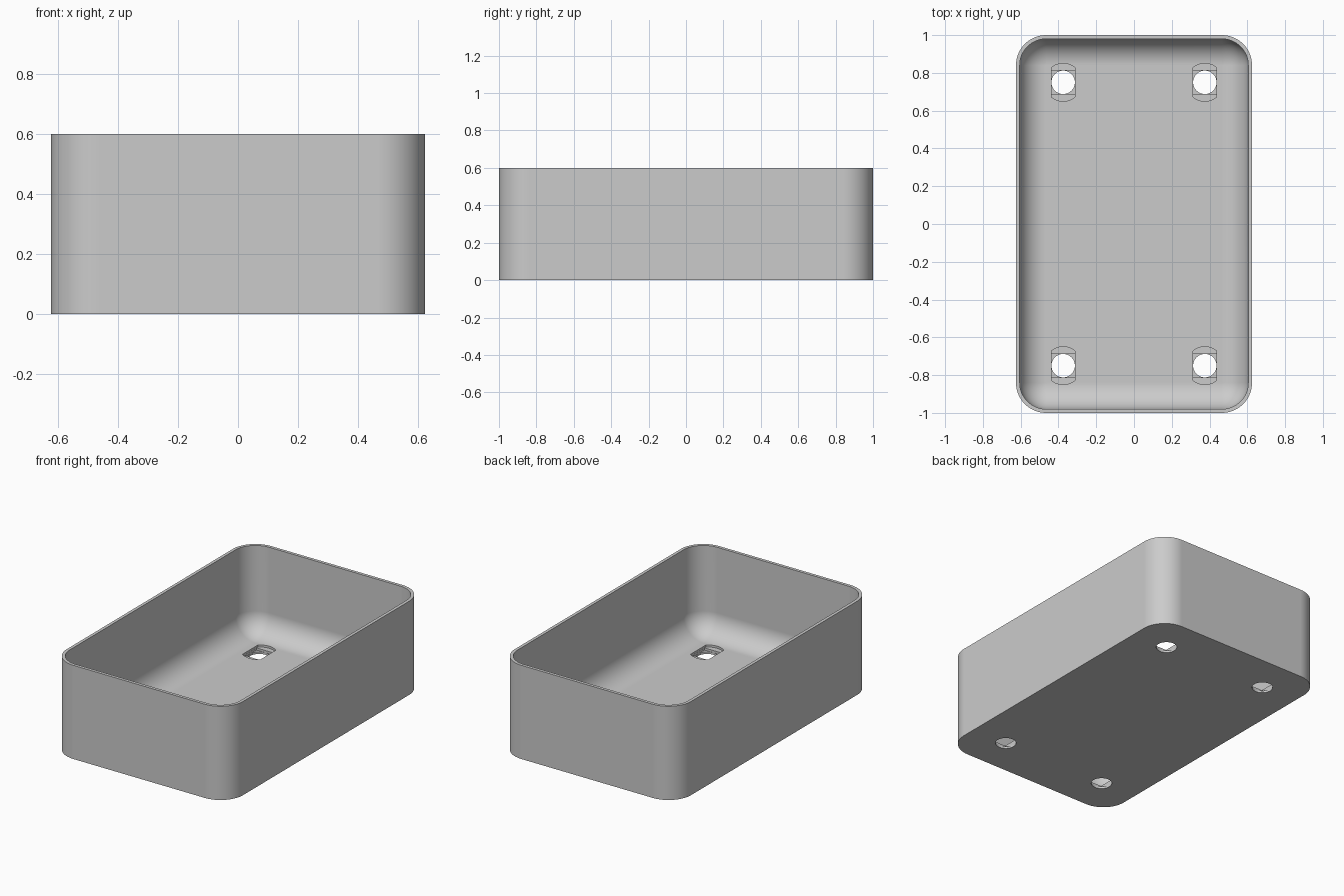
import bpy
import bmesh
from math import cos, sin, pi, asin, radians

cube = bpy.data.objects.get("Cube")
if cube:
    bpy.data.objects.remove(cube, do_unlink=True)

WIDTH, LENGTH, HEIGHT = 1.25, 2.0, 0.6
CORNER, WALL, FLOOR = 0.16, 0.02, 0.04
FILLET = CORNER - WALL
HOLE_X, HOLE_Y = 0.375, 0.75

grey = bpy.data.materials.new("plain grey")
grey.use_nodes = True
colour = (0.6, 0.6, 0.6, 1)
grey.diffuse_color = colour
grey.node_tree.nodes["Principled BSDF"].inputs["Base Color"].default_value = colour


def make_object(name, bm):
    bmesh.ops.recalc_face_normals(bm, faces=bm.faces)
    mesh = bpy.data.meshes.new(name)
    bm.to_mesh(mesh)
    bm.free()
    mesh.materials.append(grey)
    obj = bpy.data.objects.new(name, mesh)
    bpy.context.collection.objects.link(obj)
    return obj


def rounded_ring(bm, inset, z, steps=16):
    """Rounded rectangle of vertices, moved inward by inset."""
    radius = max(CORNER - inset, 0)
    cx, cy = WIDTH / 2 - CORNER, LENGTH / 2 - CORNER
    ring = []
    for q, (sx, sy) in enumerate([(1, 1), (-1, 1), (-1, -1), (1, -1)]):
        for i in range(steps + 1):
            a = (q + i / steps) * pi / 2
            ring.append(bm.verts.new((sx * cx + radius * cos(a), sy * cy + radius * sin(a), z)))
    return ring


def bridge(bm, lower, upper):
    n = len(lower)
    for i in range(n):
        j = (i + 1) % n
        bm.faces.new((lower[i], lower[j], upper[j], upper[i]))


# Open tray: outer wall, rim, inner wall, rounded inner foot, floor
bm = bmesh.new()
profile = [(0, 0), (0, HEIGHT), (WALL, HEIGHT)]
for i in range(17):
    a = i / 16 * pi / 2
    profile.append((WALL + FILLET * (1 - cos(a)), FLOOR + FILLET * (1 - sin(a))))
rings = [rounded_ring(bm, inset, z) for inset, z in profile]
for lower, upper in zip(rings, rings[1:]):
    bridge(bm, lower, upper)
bm.faces.new(rings[0])
bm.faces.new(rings[-1])
bmesh.ops.remove_doubles(bm, verts=bm.verts, dist=0.0001)
tray = make_object("tray", bm)


# Stepped screw holes: round below, square in the middle, slot with curved ends on top
def circle(radius, steps=48):
    return [(radius * cos(2 * pi * i / steps), radius * sin(2 * pi * i / steps)) for i in range(steps)]


def clipped_circle(radius, half_width, steps=16):
    span = asin(half_width / radius)
    arc = [pi / 2 - span + 2 * span * i / steps for i in range(steps + 1)]
    return [(radius * cos(a), radius * sin(a)) for a in arc + [a + pi for a in arc]]


def cut_holes(name, outline, z0, z1):
    bm = bmesh.new()
    for sx in (-1, 1):
        for sy in (-1, 1):
            low, high = ([bm.verts.new((sx * HOLE_X + x, sy * HOLE_Y + y, z)) for x, y in outline]
                         for z in (z0, z1))
            bridge(bm, low, high)
            bm.faces.new(low)
            bm.faces.new(high)
    cutter = make_object(name, bm)
    cutter.hide_render = True
    mod = tray.modifiers.new(name, "BOOLEAN")
    mod.operation = "DIFFERENCE"
    mod.solver = "EXACT"
    mod.object = cutter
    bpy.ops.object.modifier_apply(modifier=mod.name)
    bpy.data.objects.remove(cutter, do_unlink=True)


bpy.ops.object.select_all(action="DESELECT")
bpy.context.view_layer.objects.active = tray
tray.select_set(True)
s = 0.0625
cut_holes("slot_cutter", clipped_circle(0.1, s + 0.0005), 0.027, 0.1)
cut_holes("square_cutter", [(-s, -s), (s, -s), (s, s), (-s, s)], 0.013, 0.05)
cut_holes("round_cutter", circle(s - 0.0005), -0.05, 0.05)

# Smooth curves with crisp rims and flat walls
bpy.ops.object.shade_smooth_by_angle(angle=radians(30))
weighted = tray.modifiers.new("flat_wall_normals", "WEIGHTED_NORMAL")
weighted.keep_sharp = True
